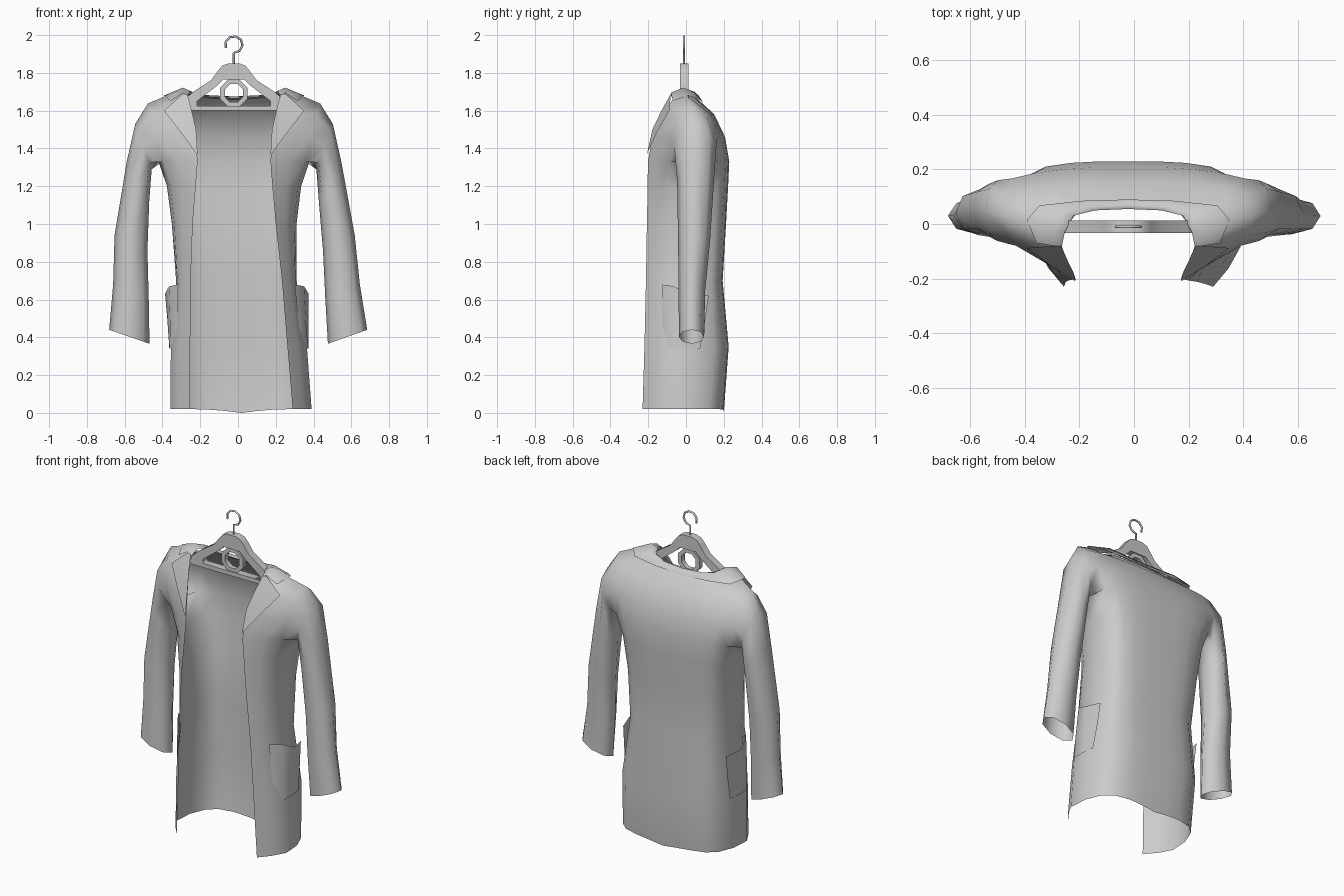
import bpy, bmesh, math

if "Cube" in bpy.data.objects:
    bpy.data.objects.remove(bpy.data.objects["Cube"])


def shift(z):
    # the coat hangs slightly askew: the left half is offset depending on height
    return min(0.042, -0.035 + 0.075 * z)


def place(p, side):
    x, y, z = p
    if x == 0:
        return (-shift(z) / 2, y, z)
    return (x, y, z) if side > 0 else (-(x + shift(z)), y, z)


def cloth(name, grids):
    """Loft each grid (rows of points) into quads, on both halves, and weld."""
    bm = bmesh.new()
    for side in (1, -1):
        for rows in grids:
            vs = [[bm.verts.new(place(p, side)) for p in r] for r in rows]
            for a, b in zip(vs, vs[1:]):
                for i in range(len(a) - 1):
                    bm.faces.new((a[i], a[i + 1], b[i + 1], b[i]))
    bmesh.ops.remove_doubles(bm, verts=bm.verts, dist=0.0005)
    bmesh.ops.recalc_face_normals(bm, faces=bm.faces)
    me = bpy.data.meshes.new(name)
    bm.to_mesh(me)
    bm.free()
    me.shade_smooth()
    ob = bpy.data.objects.new(name, me)
    bpy.context.collection.objects.link(ob)
    return ob


# --- coat body: rows of (z, front edge x, front edge y, side x, back y)
sections = [(0.02, .29, -.23, .39, .20), (0.35, .262, -.22, .37, .226),
            (0.7, .233, -.212, .314, .194), (1.0, .20, -.207, .312, .212),
            (1.2, .182, -.203, .335, .223), (1.33, .172, -.202, .378, .229)]
lower = []
for z, ex, ey, sx, by in sections:
    t = min(1, z / 1.33)                       # rounder back corners towards the hem
    s = (sx - .02 * t, -.085, z)
    drop = 1 if z < .1 else 0                  # hem dips at the middle of the back
    lower.append([(ex, ey, z), ((ex + s[0]) / 2 + .006, (ey + s[1]) / 2 - .006, z), s,
                  (sx - .008 * (1 - t), .03, z), (sx * (.88 + .06 * t), by * (.62 + .14 * t), z),
                  (sx * .74, by * (.86 + .06 * t), z),
                  (sx * .5, by - .005, z - .002 * drop), (sx * .25, by, z - .01 * drop),
                  (0, by, z - .02 * drop)])
arm = lower[-1]
neck, mid, tip = (.235, -.045, 1.695), (.335, 0, 1.68), (.435, .03, 1.638)
front = [arm[:3],
         [(.18, -.178, 1.46), (.285, -.14, 1.46), (.39, -.08, 1.46)],
         [(.208, -.125, 1.58), (.305, -.095, 1.58), (.415, -.045, 1.58)],
         [neck, mid, tip]]
back = [arm[4:],
        [(.405, .167, 1.46), (.32, .187, 1.46), (.22, .2, 1.46), (.11, .207, 1.46), (0, .207, 1.46)],
        [(.42, .11, 1.58), (.34, .132, 1.58), (.24, .143, 1.58), (.12, .15, 1.58), (0, .15, 1.58)],
        [tip, mid, neck, (.165, .042, 1.672), (0, .066, 1.658)]]

# --- sleeves: rings of (outer x, outer z, inner x, inner z, front y, back y)
rings = [[arm[3], arm[2], front[1][2], front[2][2], tip, back[2][0], back[1][0], arm[4], arm[3]]]
for ox, oz, ix, iz, yf, yb in [(.502, 1.53, .415, 1.29, -.06, .158), (.547, 1.33, .428, 1.12, -.045, .146),
                               (.618, .94, .45, .86, -.04, .125), (.645, .68, .462, .61, -.038, .1),
                               (.684, .44, .476, .366, -.036, .095)]:
    ring = []
    for k in range(9):
        a = 2 * math.pi * k / 8
        u, v = -math.cos(a) * .5, -math.sin(a) * .51
        ring.append(((ox + ix) / 2 + (ox - ix) * u, (yf + yb) / 2 + (yb - yf) * v,
                     (oz + iz) / 2 + (oz - iz) * u))
    rings.append(ring)
cloth("coat_body_and_sleeves", [lower, front, back, rings])

# --- lapels folded over the chest
fold = [(.172, -.207, 1.37), (.18, -.178, 1.5), (.203, -.13, 1.6), (.225, -.08, 1.685)]
edge = [(.176, -.208, 1.37), (.265, -.152, 1.49), (.35, -.088, 1.6), (.25, -.08, 1.69)]
cloth("lapels", [[fold, edge]])

# --- turned-down collar round the neck
inner = [(.222, -.08, 1.675), (.212, -.03, 1.705), (.18, .03, 1.69), (.1, .05, 1.67), (0, .055, 1.665)]
ridge = [(.25, -.08, 1.695), (.25, -.015, 1.722), (.215, .045, 1.7), (.12, .065, 1.682), (0, .07, 1.675)]
outer = [(.315, -.07, 1.652), (.35, .015, 1.68), (.305, .068, 1.66), (.15, .085, 1.648), (0, .09, 1.643)]
cloth("collar", [[inner, ridge, outer]])

# --- patch pockets, gaping at the top
pocket = [[(.300, -.125, .68), (.35, -.065, .67), (.374, .02, .63), (.345, .12, .62)],
          [(.318, -.125, .5), (.358, -.08, .5), (.372, .01, .5), (.352, .1, .48)],
          [(.335, -.12, .34), (.371, -.08, .34), (.373, 0, .34), (.362, .075, .34)]]
cloth("pockets", [pocket])

# --- wooden hanger: flat outlines with holes, extruded
CX, CY = -.022, -.01


def plate(name, loops, depth):
    cu = bpy.data.curves.new(name, 'CURVE')
    cu.dimensions, cu.fill_mode, cu.extrude = '2D', 'BOTH', depth
    for pts in loops:
        sp = cu.splines.new('POLY')
        sp.points.add(len(pts) - 1)
        for q, (x, z) in zip(sp.points, pts):
            q.co = (x, z, 0, 1)
        sp.use_cyclic_u = True
    ob = bpy.data.objects.new(name, cu)
    ob.location = (CX, CY, 0)
    ob.rotation_euler = (math.pi / 2, 0, 0)
    bpy.context.collection.objects.link(ob)


def both(half):
    return half + [(-x, z) for x, z in reversed(half)]


def octagon(r, cz):
    return [(r * math.cos((k + .5) * math.pi / 4), cz + r * math.sin((k + .5) * math.pi / 4)) for k in range(8)]


plate("hanger_frame", [both([(.03, 1.85), (.062, 1.838), (.085, 1.81), (.12, 1.762), (.215, 1.70),
                             (.29, 1.635), (.28, 1.60)]),
                       both([(.055, 1.765), (.085, 1.735), (.195, 1.65), (.195, 1.625)])], .023)
plate("hanger_ring", [octagon(.078, 1.693), octagon(.052, 1.693)], .015)

# --- wire hook
cu = bpy.data.curves.new("hanger_hook", 'CURVE')
cu.dimensions, cu.bevel_depth, cu.bevel_resolution = '3D', .006, 1
path = [(0, 1.84), (0, 1.905)]
for k in range(8):
    a = math.radians(-90 + k * 42)
    path.append((.046 * math.cos(a), 1.95 + .044 * math.sin(a)))
sp = cu.splines.new('POLY')
sp.points.add(len(path) - 1)
for q, (x, z) in zip(sp.points, path):
    q.co = (CX + x, CY, z, 1)
hook = bpy.data.objects.new("hanger_hook", cu)
bpy.context.collection.objects.link(hook)
